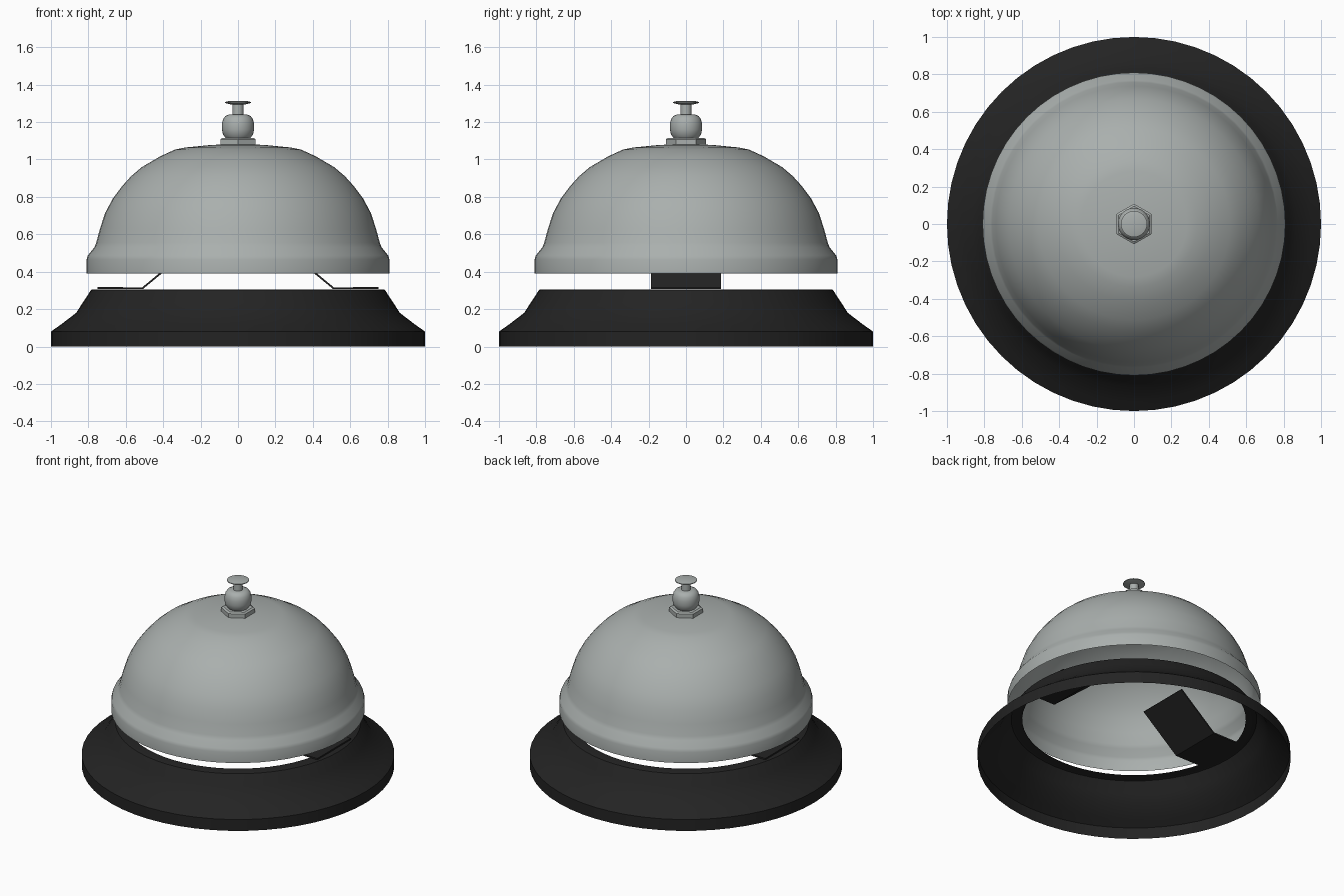
import bpy, math

if "Cube" in bpy.data.objects:
    bpy.data.objects.remove(bpy.data.objects["Cube"])

SEG = 56

def material(name, rgb):
    m = bpy.data.materials.new(name)
    m.diffuse_color = (*rgb, 1)
    m.use_nodes = True
    m.node_tree.nodes["Principled BSDF"].inputs["Base Color"].default_value = m.diffuse_color
    return m

metal = material("brushed grey metal", (0.40, 0.43, 0.42))
black = material("black enamel", (0.017, 0.017, 0.017))

def make(name, verts, faces, mat, smooth_angle=None):
    me = bpy.data.meshes.new(name)
    me.from_pydata(verts, [], faces)
    me.materials.append(mat)
    me.update()
    ob = bpy.data.objects.new(name, me)
    bpy.context.collection.objects.link(ob)
    if smooth_angle:
        bpy.ops.object.select_all(action='DESELECT')
        ob.select_set(True)
        bpy.context.view_layer.objects.active = ob
        bpy.ops.object.shade_smooth_by_angle(angle=math.radians(smooth_angle))
    return ob

def lathe(name, profile, mat, seg=SEG, angle=30, start=0.0):
    """Revolve (radius, z) points, listed bottom to top, about z."""
    verts, rings, faces = [], [], []
    for r, z in profile:
        n = 1 if r == 0 else seg
        rings.append([len(verts) + i for i in range(n)])
        for i in range(n):
            a = start + 2 * math.pi * i / seg
            verts.append((r * math.cos(a), r * math.sin(a), z))
    for a, b in zip(rings, rings[1:]):
        for i in range(seg):
            j = (i + 1) % seg
            if len(b) == 1:
                faces.append((a[i], a[j], b[0]))
            elif len(a) == 1:
                faces.append((a[0], b[j], b[i]))
            else:
                faces.append((a[i], a[j], b[j], b[i]))
    return make(name, verts, faces, mat, angle)

# hollow flared base, open below and in the middle of the top
lathe("base", [(1, 0), (1, .08), (.95, .115), (.865, .18), (.83, .235),
               (.785, .303), (.775, .306), (.715, .306)], black, angle=35)

# thin bell shell with a rolled lip
lathe("bell", [(.81, .39), (.81, .465), (.803, .487), (.768, .53), (.758, .555),
               (.738, .63), (.71, .715), (.67, .79), (.62, .857), (.57, .912),
               (.513, .96), (.417, 1.016), (.337, 1.053), (.283, 1.064),
               (.15, 1.077), (0, 1.085)], metal, angle=40)

# hexagonal nut, corners along y
lathe("nut", [(0, 1.075), (.108, 1.075), (.108, 1.108), (.095, 1.116), (0, 1.116)],
      metal, seg=6, angle=None, start=math.pi / 2)

# rounded knob
lathe("knob", [(0, 1.114), (.065, 1.114), (.08, 1.132), (.086, 1.16), (.086, 1.19),
               (.08, 1.215), (.068, 1.232), (.05, 1.24), (0, 1.24)],
      metal, seg=32, angle=45)

# plunger rod and press button
lathe("plunger_rod", [(0, 1.235), (.03, 1.235), (.03, 1.3), (0, 1.3)], metal, seg=24)
lathe("press_button", [(0, 1.292), (.035, 1.293), (.07, 1.302), (.07, 1.307),
                       (.05, 1.312), (0, 1.314)], metal, seg=32, angle=40)

# two bent support strips rising from the base into the bell
path = [(.75, .312), (.51, .312), (.24, .535)]
for side, s in (("left", -1), ("right", 1)):
    verts = [(s * x, y, z) for x, z in path for y in (-.187, .187)]
    ob = make("support_strip_" + side, verts, [(0, 1, 3, 2), (2, 3, 5, 4)], black)
    mod = ob.modifiers.new("thickness", 'SOLIDIFY')
    mod.thickness = .01
    mod.offset = 0
